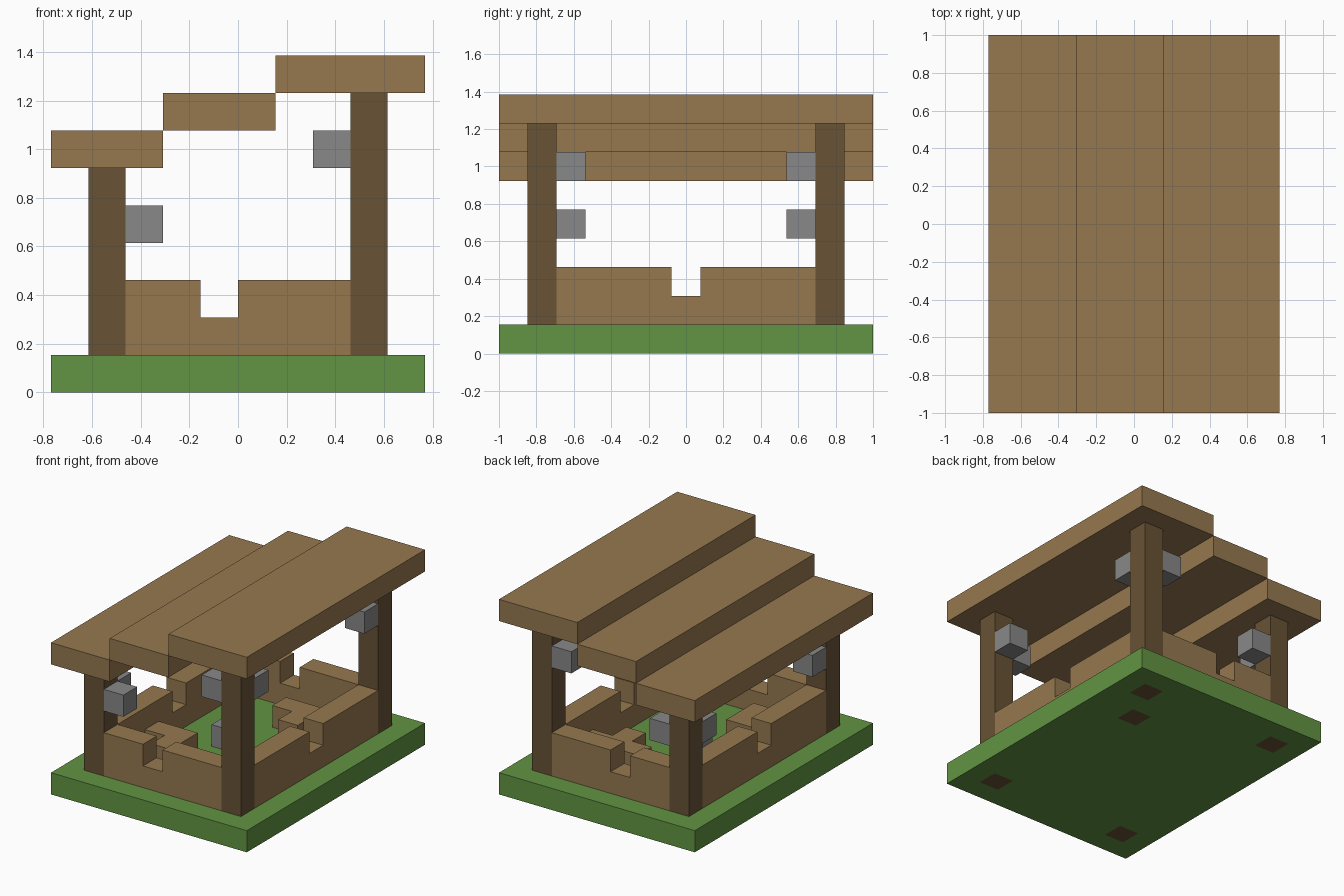
import bpy
import bmesh
from mathutils import Vector

U = 2 / 13                       # one block
NX, NY = 10, 13                  # footprint in blocks

if "Cube" in bpy.data.objects:
    bpy.data.objects.remove(bpy.data.objects["Cube"])


def material(name, rgb):
    m = bpy.data.materials.new(name)
    m.use_nodes = True
    m.diffuse_color = (*rgb, 1)
    m.node_tree.nodes["Principled BSDF"].inputs["Base Color"].default_value = (*rgb, 1)
    return m


grass = material("grass_green", (0.122, 0.296, 0.054))
plank = material("light_wood", (0.305, 0.19, 0.08))
timber = material("dark_wood", (0.138, 0.084, 0.036))
stone = material("lantern_grey", (0.246, 0.246, 0.246))


def place(x, y, z):
    """Block coordinates to model coordinates."""
    return Vector(((x - NX / 2) * U, (y - NY / 2) * U, z * U))


def finish(name, bm, *mats):
    mesh = bpy.data.meshes.new(name)
    bm.to_mesh(mesh)
    bm.free()
    for m in mats:
        mesh.materials.append(m)
    ob = bpy.data.objects.new(name, mesh)
    bpy.context.collection.objects.link(ob)
    return ob


def prism(name, outline, depth, mat):
    """Extrude a closed outline of block points along a depth vector."""
    bm = bmesh.new()
    face = bm.faces.new([bm.verts.new(place(*p)) for p in outline])
    ext = bmesh.ops.extrude_face_region(bm, geom=[face], use_keep_orig=True)
    moved = [g for g in ext["geom"] if isinstance(g, bmesh.types.BMVert)]
    bmesh.ops.translate(bm, verts=moved, vec=Vector(depth) * U)
    bmesh.ops.recalc_face_normals(bm, faces=bm.faces)
    return finish(name, bm, mat)


def box(name, x, y, z, sx, sy, sz, mat):
    base = [(x, y, z), (x + sx, y, z), (x + sx, y + sy, z), (x, y + sy, z)]
    return prism(name, base, (0, 0, sz), mat)


# Ground slab, with dark footings showing underneath
footings = {(1, 1), (8, 1), (1, 11), (8, 11), (7, 9)}
bm = bmesh.new()
grid = {(i, j): bm.verts.new(place(i, j, 0))
        for i in range(NX + 1) for j in range(NY + 1)}
for i in range(NX):
    for j in range(NY):
        f = bm.faces.new([grid[i, j], grid[i + 1, j],
                          grid[i + 1, j + 1], grid[i, j + 1]])
        f.material_index = int((i, j) in footings)
ground = finish("ground_slab", bm, grass, timber)
solid = ground.modifiers.new("thickness", "SOLIDIFY")
solid.thickness = U
solid.offset = 1

# Corner posts, each with two lanterns on its inner sides
for side, x, top, lamp_z, inward in (("right", 1, 6, 4, 1), ("left", 8, 8, 6, -1)):
    for end, y, along in (("front", 1, 1), ("back", 11, -1)):
        tag = f"{end}_{side}"
        box(f"post_{tag}", x, y, 1, 1, 1, top - 1, timber)
        box(f"lantern_across_{tag}", x + inward, y, lamp_z, 1, 1, 1, stone)
        box(f"lantern_along_{tag}", x, y + along, lamp_z, 1, 1, 1, stone)


# Low walls with a one-block notch
def notched(start, end, notch):
    return [(start, 1), (end, 1), (end, 3), (notch + 1, 3),
            (notch + 1, 2), (notch, 2), (notch, 3), (start, 3)]


for name, y in (("front", 1), ("back", 11)):
    prism(f"wall_{name}", [(s, y, z) for s, z in notched(2, 8, 4)], (0, 1, 0), plank)
for name, x in (("right", 1), ("left", 8)):
    prism(f"wall_{name}", [(x, s, z) for s, z in notched(2, 11, 6)], (1, 0, 0), plank)

# Low furniture inside
box("front_table_top", 2, 4, 1, 2, 1, 1, plank)
box("front_table_end", 3, 3, 1, 1, 1, 1, plank)
box("back_table_top", 5, 9, 1, 3, 1, 1, plank)
box("back_table_end", 6, 8, 1, 1, 1, 1, plank)
box("centre_stone", 4, 6, 1, 1, 1, 1, stone)

# Stepped roof
for name, x, width, z in (("low", 0, 3, 6), ("middle", 3, 3, 7), ("high", 6, 4, 8)):
    box(f"roof_{name}", x, 0, z, width, NY, 1, plank)
